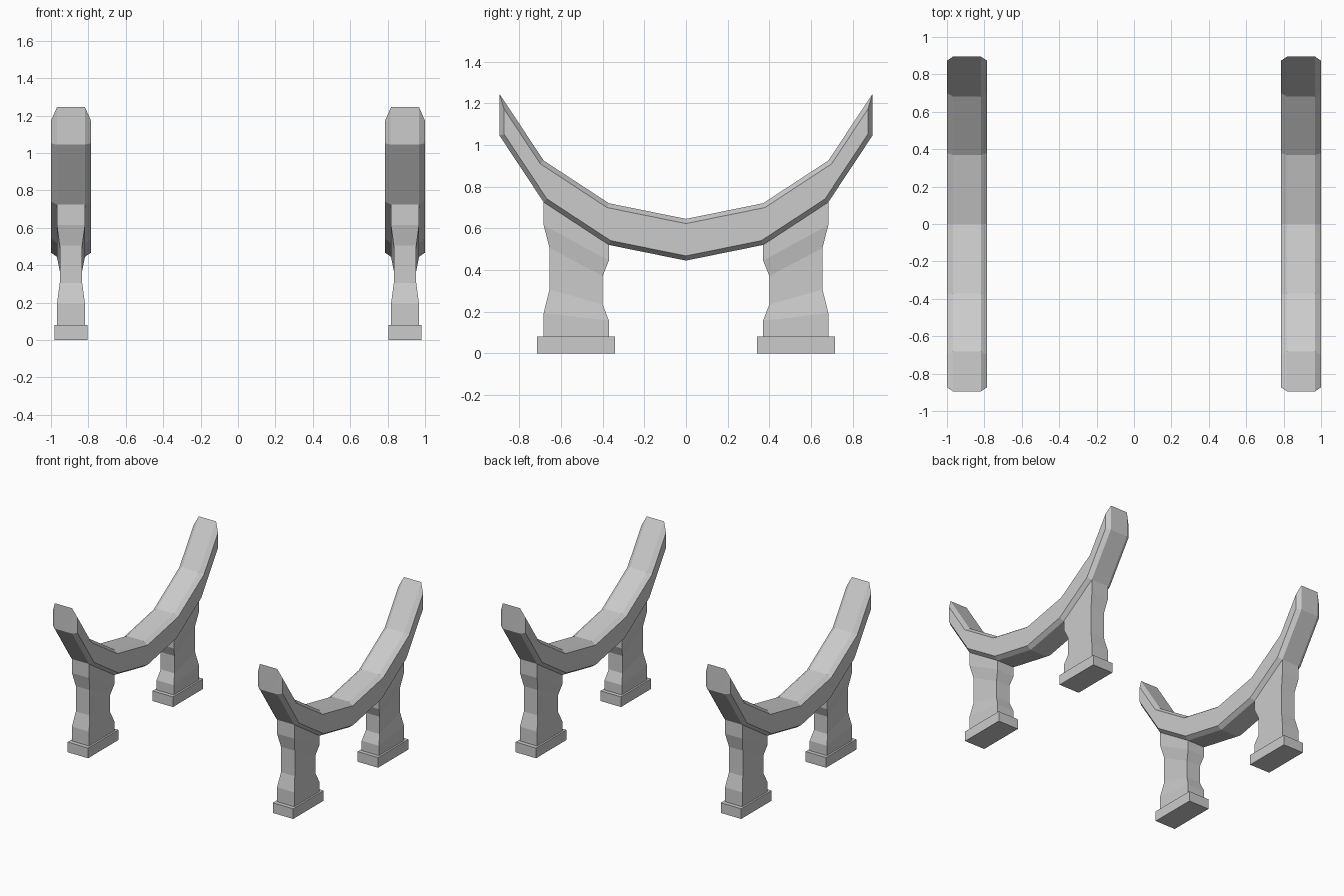
import bpy, bmesh

if "Cube" in bpy.data.objects:
    bpy.data.objects.remove(bpy.data.objects["Cube"])

RAIL_X = 0.893      # centre of each rail
HALF_FLAT = 0.075   # half width of the flat top and underside
HALF_FULL = 0.107   # half width between the raised side faces
RAIL_H = 0.2


def finish(bm, name):
    bmesh.ops.recalc_face_normals(bm, faces=bm.faces)
    mesh = bpy.data.meshes.new(name)
    bm.to_mesh(mesh)
    bm.free()
    obj = bpy.data.objects.new(name, mesh)
    bpy.context.collection.objects.link(obj)
    return obj


def loft(bm, rings):
    """Skin a list of four-point rings and cap both ends."""
    rows = [[bm.verts.new(p) for p in ring] for ring in rings]
    for a, b in zip(rows, rows[1:]):
        for i in range(4):
            j = (i + 1) % 4
            bm.faces.new((a[i], a[j], b[j], b[i]))
    bm.faces.new(rows[0])
    bm.faces.new(rows[-1])
    bmesh.ops.recalc_face_normals(bm, faces=bm.faces)


# Curved rail: faceted arc with chamfered sides
half = [(0.37, 0.72), (0.683, 0.925), (0.895, 1.245)]
arc = [(-y, z) for y, z in reversed(half)] + [(0, 0.645)] + half


def rail(side, name):
    cx = side * RAIL_X
    bm = bmesh.new()
    loft(bm, [[(cx - HALF_FLAT, y, z), (cx + HALF_FLAT, y, z),
               (cx + HALF_FLAT, y, z - RAIL_H), (cx - HALF_FLAT, y, z - RAIL_H)]
              for y, z in arc])
    for s in (-1, 1):
        bm.normal_update()
        faces = [f for f in bm.faces if f.normal.x * s > 0.99]
        bmesh.ops.inset_region(bm, faces=faces, thickness=0.022,
                               use_even_offset=True, use_boundary=True)
        for v in {v for f in faces for v in f.verts}:
            v.co.x = cx + s * HALF_FULL
    return finish(bm, name)


# Waisted leg: slanted top follows the underside of the rail
# (fraction of height, half width, inner y, outer y)
LEG = [(0, 0.075, 0.37, 0.683), (0.175, 0.075, 0.37, 0.683),
       (0.35, 0.06, 0.40, 0.655), (0.66, 0.06, 0.40, 0.655),
       (0.83, 0.075, 0.37, 0.683), (1, 0.075, 0.37, 0.683)]


def leg(sx, sy, name):
    cx = sx * RAIL_X
    rings = []
    for t, w, yi, yo in LEG:
        zi = 0.08 + t * 0.44
        zo = 0.08 + t * 0.645
        rings.append([(cx - w, sy * yi, zi), (cx + w, sy * yi, zi),
                      (cx + w, sy * yo, zo), (cx - w, sy * yo, zo)])
    bm = bmesh.new()
    loft(bm, rings)
    return finish(bm, name)


# Foot block under each leg
def foot(sx, sy, name):
    bpy.ops.mesh.primitive_cube_add(size=1, location=(sx * RAIL_X, sy * 0.5275, 0.04))
    obj = bpy.context.object
    obj.name = name
    obj.scale = (0.178, 0.376, 0.08)


for sx, lr in ((-1, "left"), (1, "right")):
    rail(sx, f"{lr}_rail")
    for sy, fb in ((-1, "front"), (1, "back")):
        leg(sx, sy, f"{fb}_{lr}_leg")
        foot(sx, sy, f"{fb}_{lr}_foot")
